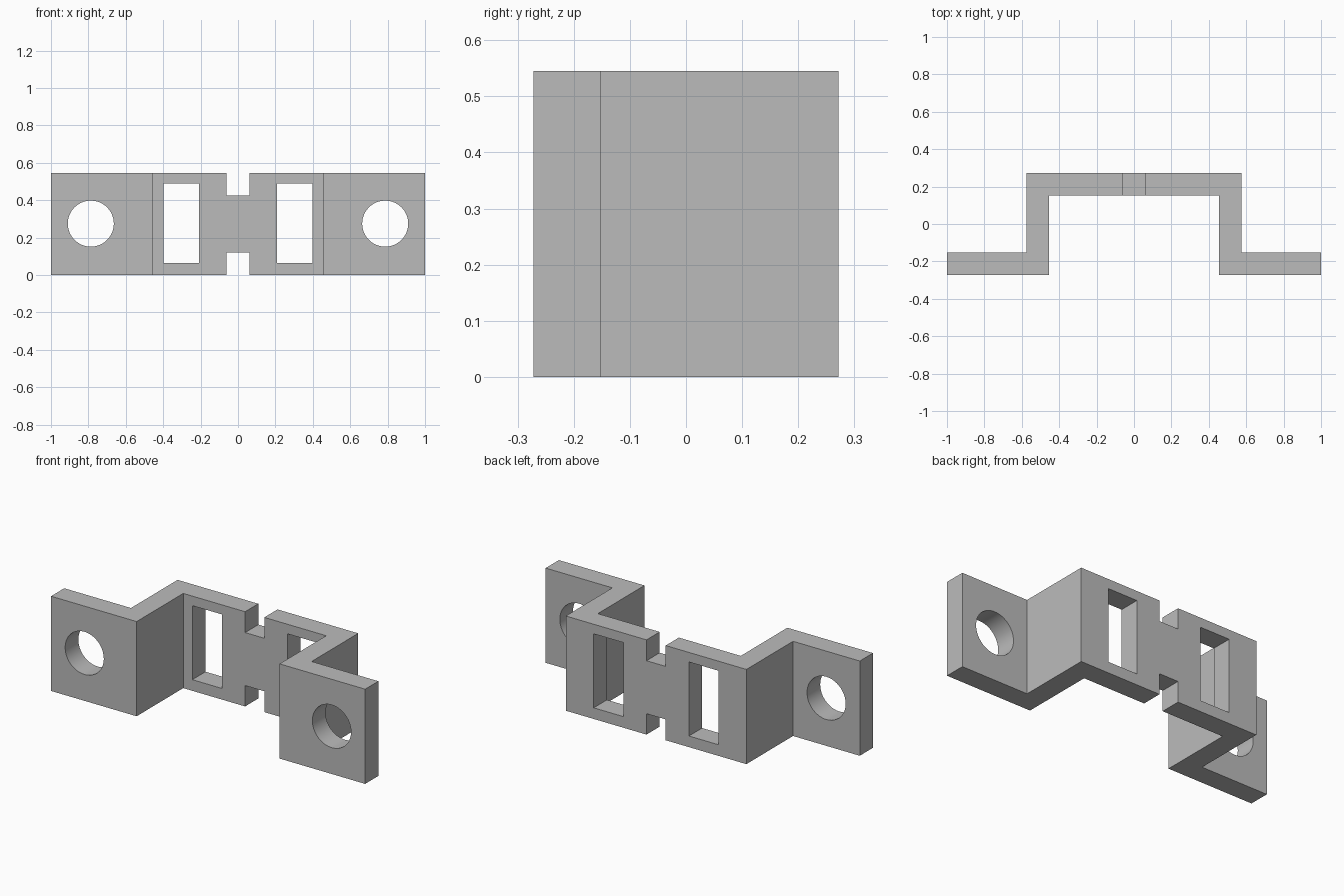
import bpy, bmesh, math
from mathutils import Matrix, Vector

cube = bpy.data.objects.get("Cube")
if cube:
    bpy.data.objects.remove(cube, do_unlink=True)

HEIGHT, DEPTH, WALL = 0.545, 0.272, 0.12
OUTER, INNER = 0.575, 0.455        # x of the side walls
MID_Z = HEIGHT / 2
BACK_Y, FRONT_Y = DEPTH - WALL / 2, -DEPTH + WALL / 2

grey = bpy.data.materials.new("plain grey")
grey.use_nodes = True
grey.diffuse_color = (0.5, 0.5, 0.5, 1)
grey.node_tree.nodes["Principled BSDF"].inputs["Base Color"].default_value = (0.5, 0.5, 0.5, 1)


def make_object(name, bm):
    bmesh.ops.recalc_face_normals(bm, faces=bm.faces)
    mesh = bpy.data.meshes.new(name)
    bm.to_mesh(mesh)
    bm.free()
    mesh.materials.append(grey)
    obj = bpy.data.objects.new(name, mesh)
    bpy.context.collection.objects.link(obj)
    return obj


def box_cutter(name, x, z, width, height):
    bm = bmesh.new()
    size = Matrix.Diagonal((width, WALL * 2, height, 1))
    bmesh.ops.create_cube(bm, size=1, matrix=Matrix.Translation((x, BACK_Y, z)) @ size)
    return make_object(name, bm)


def hole_cutter(name, x):
    bm = bmesh.new()
    place = Matrix.Translation((x, FRONT_Y, MID_Z + 0.002)) @ Matrix.Rotation(math.pi / 2, 4, "X")
    bmesh.ops.create_cone(bm, cap_ends=True, segments=64, radius1=0.123, radius2=0.123,
                          depth=WALL * 2, matrix=place)
    return make_object(name, bm)


# Bracket body: hat-shaped strip outline, mirrored and extruded upward
half = [(1, -DEPTH), (1, -DEPTH + WALL), (OUTER, -DEPTH + WALL), (OUTER, DEPTH)]
inside = [(INNER, DEPTH - WALL), (INNER, -DEPTH)]
outline = half + [(-x, y) for x, y in reversed(half)]
outline += [(-x, y) for x, y in reversed(inside)] + inside
bm = bmesh.new()
face = bm.faces.new([bm.verts.new((x, y, 0)) for x, y in outline])
grown = bmesh.ops.extrude_face_region(bm, geom=[face])["geom"]
bmesh.ops.translate(bm, vec=Vector((0, 0, HEIGHT)),
                    verts=[v for v in grown if isinstance(v, bmesh.types.BMVert)])
bracket = make_object("bracket", bm)

# Screw holes, strap slots and centre notches
cutters = []
for side, label in ((1, "left"), (-1, "right")):
    cutters.append(hole_cutter(label + "_screw_hole", side * 0.787))
    cutters.append(box_cutter(label + "_slot", side * 0.303, 0.277, 0.188, 0.426))
for z, label in ((0, "lower"), (HEIGHT, "upper")):
    cutters.append(box_cutter(label + "_notch", 0, z, 0.122, 0.24))

bpy.context.view_layer.objects.active = bracket
for cutter in cutters:
    cutter.hide_render = True
    cut = bracket.modifiers.new(cutter.name, "BOOLEAN")
    cut.operation, cut.solver, cut.object = "DIFFERENCE", "EXACT", cutter
    bpy.ops.object.modifier_apply(modifier=cut.name)
    bpy.data.objects.remove(cutter, do_unlink=True)

# Smooth hole walls, sharp bends
for obj in bpy.context.selected_objects:
    obj.select_set(False)
bracket.select_set(True)
bpy.ops.object.shade_smooth_by_angle(angle=math.radians(30))
